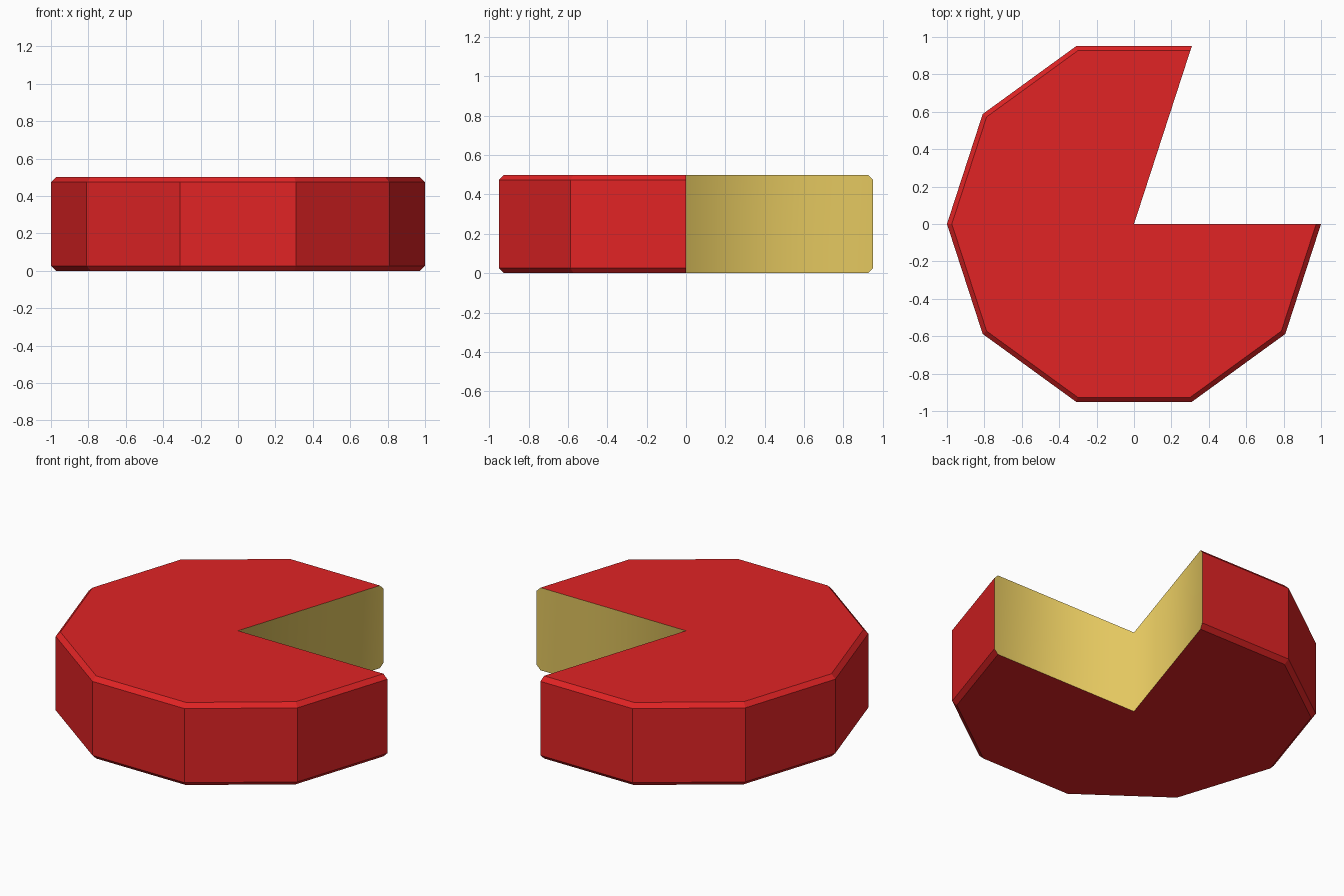
import bpy, bmesh, math

if "Cube" in bpy.data.objects:
    bpy.data.objects.remove(bpy.data.objects["Cube"])

def material(name, rgb):
    m = bpy.data.materials.new(name)
    m.diffuse_color = (*rgb, 1)
    m.use_nodes = True
    m.node_tree.nodes["Principled BSDF"].inputs["Base Color"].default_value = m.diffuse_color
    return m

H, C = 0.5, 0.026
me = bpy.data.meshes.new("cut_wheel")
ob = bpy.data.objects.new("cut_wheel", me)
bpy.context.collection.objects.link(ob)
me.materials.append(material("red rind", (0.75, 0.017, 0.018)))
me.materials.append(material("pale yellow inside", (0.77, 0.57, 0.115)))

bm = bmesh.new()
# chamfered rim profile swept over the eight remaining sides of a decagon
profile = [(1 - C, 0), (1, C), (1, H - C), (1 - C, H)]
cols = []
for i in range(2, 11):
    a = math.radians(36 * i)
    cols.append([bm.verts.new((r * math.cos(a), r * math.sin(a), z)) for r, z in profile])
low, high = bm.verts.new((0, 0, 0)), bm.verts.new((0, 0, H))
for p, q in zip(cols, cols[1:]):
    for k in range(3):
        bm.faces.new((p[k], q[k], q[k + 1], p[k + 1]))

# top and bottom
bm.faces.new([c[3] for c in cols] + [high])
bm.faces.new([c[0] for c in reversed(cols)] + [low])

# cut walls, smooth where they meet at the centre
for f in (bm.faces.new([low] + cols[0] + [high]),
          bm.faces.new([high] + cols[-1][::-1] + [low])):
    f.material_index = 1
    f.smooth = True

bmesh.ops.recalc_face_normals(bm, faces=bm.faces[:])
bm.to_mesh(me)
bm.free()
